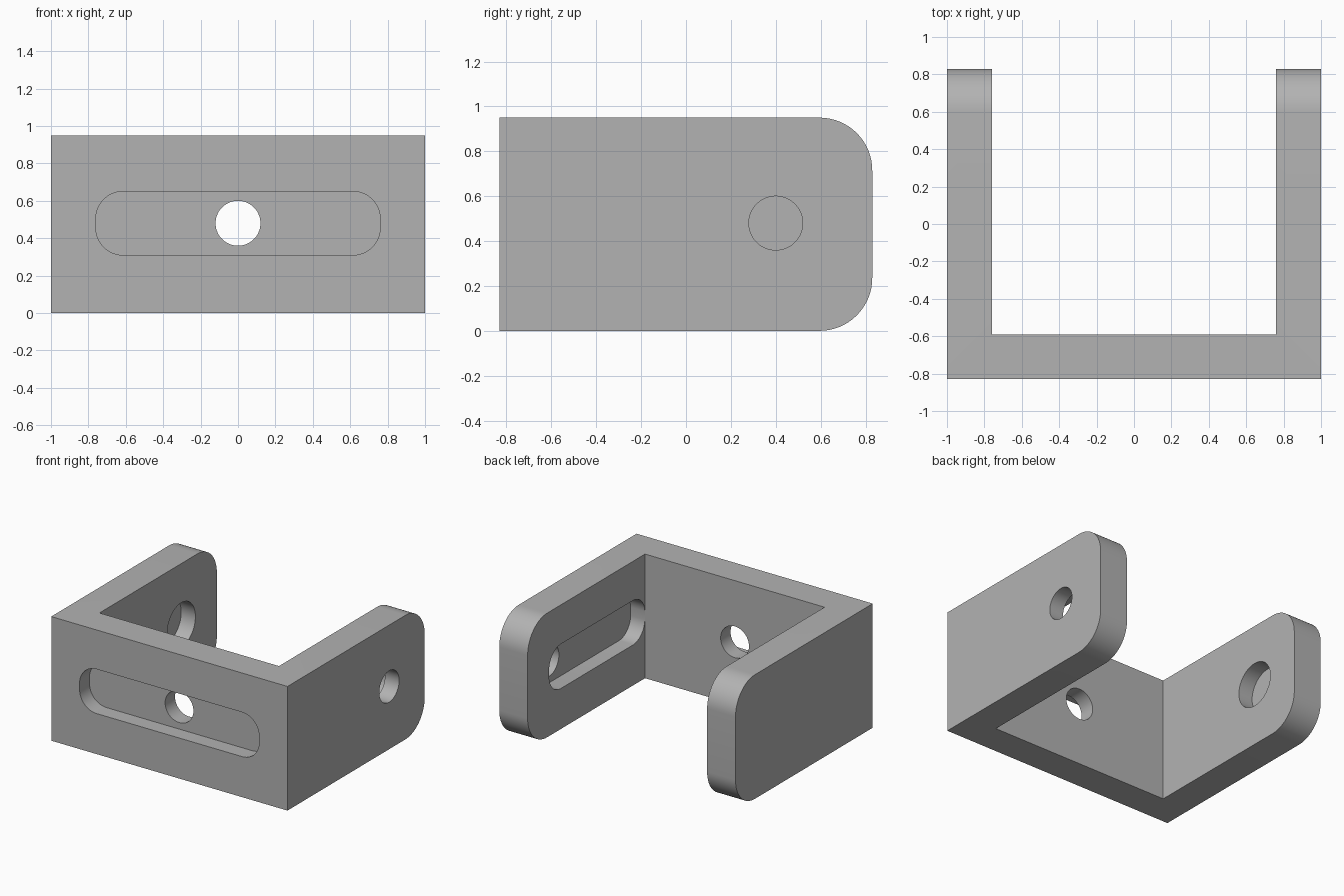
import bpy
import bmesh
from math import cos, sin, pi

cube = bpy.data.objects.get("Cube")
if cube:
    bpy.data.objects.remove(cube, do_unlink=True)

HALF_X, HALF_Y, HEIGHT = 1.0, 0.83, 0.95
WALL = 0.24
MID_Z = 0.48
POCKET = 0.12       # depth of the blind recesses
INNER_X = HALF_X - WALL
INNER_Y = -HALF_Y + WALL

grey = bpy.data.materials.new("plain grey")
grey.use_nodes = True
color = (0.45, 0.45, 0.45, 1)
grey.diffuse_color = color
grey.node_tree.nodes["Principled BSDF"].inputs["Base Color"].default_value = color


def make_object(name, bm):
    bmesh.ops.recalc_face_normals(bm, faces=bm.faces)
    mesh = bpy.data.meshes.new(name)
    bm.to_mesh(mesh)
    bm.free()
    mesh.materials.append(grey)
    obj = bpy.data.objects.new(name, mesh)
    bpy.context.collection.objects.link(obj)
    return obj


def extrude_outline(points, direction):
    bm = bmesh.new()
    face = bm.faces.new([bm.verts.new(p) for p in points])
    result = bmesh.ops.extrude_face_region(bm, geom=[face])
    moved = [v for v in result["geom"] if isinstance(v, bmesh.types.BMVert)]
    bmesh.ops.translate(bm, verts=moved, vec=direction)
    return bm


def rounded_cutter(name, axis, u, half_u, half_v, radius, start, end):
    """Rounded prism running along the x or y axis, centred at height MID_Z."""
    steps = 16
    points = []
    for corner, (su, sv) in enumerate([(1, 1), (-1, 1), (-1, -1), (1, -1)]):
        for i in range(steps):
            a = (corner + (i + 0.5) / steps) * pi / 2
            pu = u + su * (half_u - radius) + radius * cos(a)
            pv = MID_Z + sv * (half_v - radius) + radius * sin(a)
            points.append((start, pu, pv) if axis == "x" else (pu, start, pv))
    length = end - start
    bm = extrude_outline(points, (length, 0, 0) if axis == "x" else (0, length, 0))
    obj = make_object(name, bm)
    obj.hide_render = True
    return obj


# U-shaped body with rounded arm ends
outline = [(-HALF_X, -HALF_Y), (HALF_X, -HALF_Y), (HALF_X, HALF_Y), (INNER_X, HALF_Y),
           (INNER_X, INNER_Y), (-INNER_X, INNER_Y), (-INNER_X, HALF_Y), (-HALF_X, HALF_Y)]
bm = extrude_outline([(x, y, 0) for x, y in outline], (0, 0, HEIGHT))
tips = [e for e in bm.edges
        if all(v.co.y > HALF_Y - 0.01 for v in e.verts)
        and abs(e.verts[0].co.z - e.verts[1].co.z) < 0.01]
bmesh.ops.bevel(bm, geom=tips, offset=0.235, segments=16, profile=0.5, affect='EDGES')
bracket = make_object("bracket", bm)

# Slots, bolt holes and the blind pivot pocket
slot_end = INNER_Y + 0.002
pivot_y = 0.40
tip_end = pivot_y + 0.17
cutters = [
    rounded_cutter("front_slot_cutter", "y", 0, 0.76, 0.17, 0.145,
                   -HALF_Y - 0.1, -HALF_Y + POCKET),
    rounded_cutter("front_hole_cutter", "y", 0, 0.12, 0.12, 0.12,
                   -HALF_Y - 0.2, INNER_Y + 0.1),
    rounded_cutter("left_slot_cutter", "x", (slot_end + tip_end) / 2,
                   (tip_end - slot_end) / 2, 0.17, 0.145,
                   INNER_X - 0.1, INNER_X + POCKET),
    rounded_cutter("left_hole_cutter", "x", pivot_y, 0.12, 0.12, 0.12,
                   INNER_X - 0.2, HALF_X + 0.1),
    rounded_cutter("right_pocket_cutter", "x", pivot_y, 0.17, 0.17, 0.17,
                   -INNER_X - POCKET, -INNER_X + 0.1),
]

bpy.ops.object.select_all(action='DESELECT')
bpy.context.view_layer.objects.active = bracket
bracket.select_set(True)
for cutter in cutters:
    mod = bracket.modifiers.new(cutter.name, 'BOOLEAN')
    mod.operation = 'DIFFERENCE'
    mod.solver = 'EXACT'
    mod.object = cutter
    bpy.ops.object.modifier_apply(modifier=mod.name)
for cutter in cutters:
    bpy.data.objects.remove(cutter, do_unlink=True)

bpy.ops.object.shade_smooth_by_angle(angle=pi / 6)
